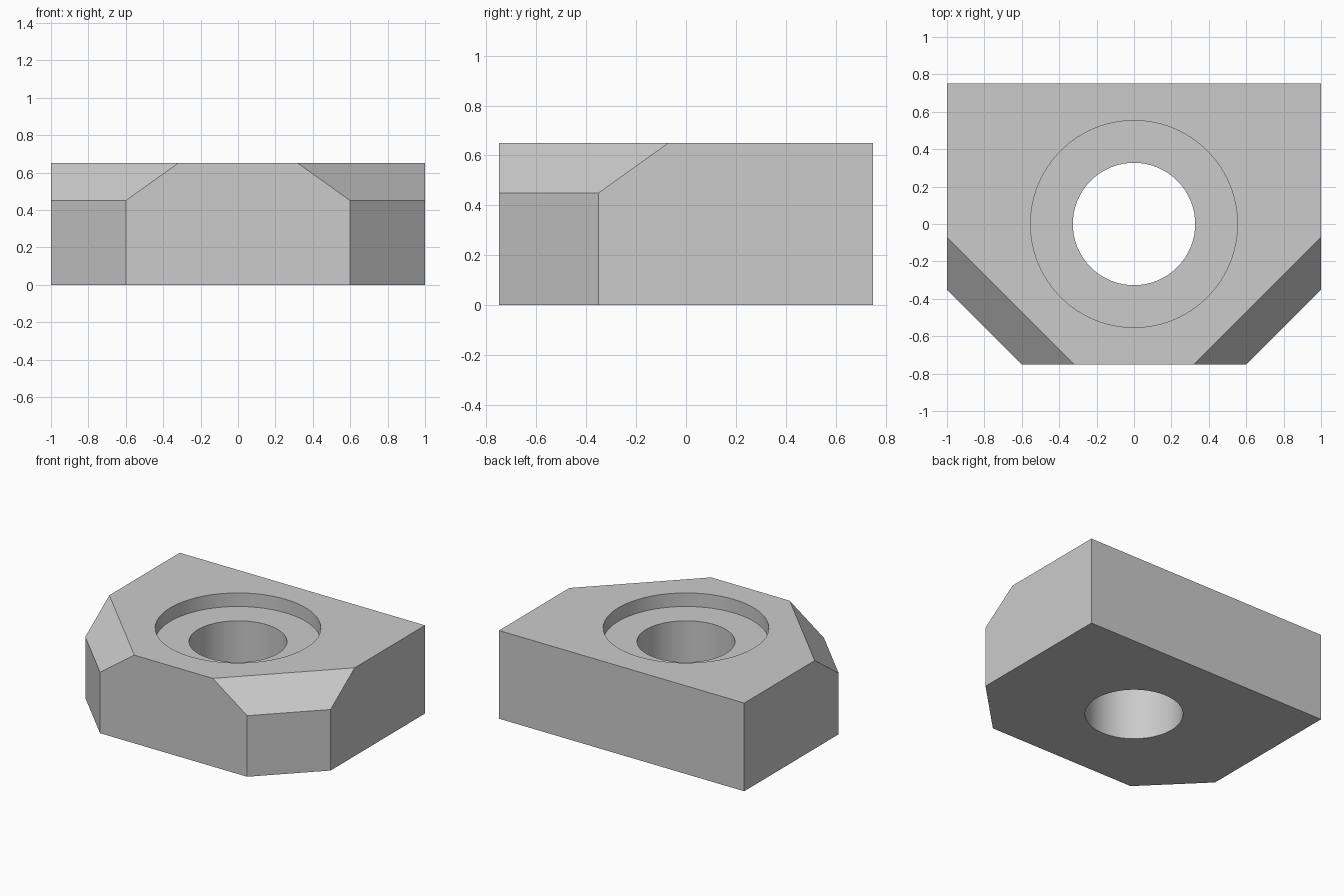
import bpy
import bmesh
from mathutils import Matrix, Vector

default = bpy.data.objects.get("Cube")
if default:
    bpy.data.objects.remove(default, do_unlink=True)

WIDTH, DEPTH, HEIGHT = 2.0, 1.5, 0.65
HOLE_RADIUS, RECESS_RADIUS, RECESS_DEPTH = 0.327, 0.553, 0.1

# Single plain grey finish
GREY = (0.6, 0.6, 0.6, 1.0)
grey = bpy.data.materials.new("light grey")
grey.use_nodes = True
grey.diffuse_color = GREY
grey.node_tree.nodes["Principled BSDF"].inputs["Base Color"].default_value = GREY


def add_object(name, bm):
    bmesh.ops.recalc_face_normals(bm, faces=bm.faces)
    mesh = bpy.data.meshes.new(name)
    bm.to_mesh(mesh)
    bm.free()
    mesh.materials.append(grey)
    obj = bpy.data.objects.new(name, mesh)
    bpy.context.collection.objects.link(obj)
    return obj


def slice_off(bm, point, normal):
    """Cut away everything on the normal side of a plane and cap the cut."""
    cut = bmesh.ops.bisect_plane(
        bm, geom=bm.verts[:] + bm.edges[:] + bm.faces[:],
        plane_co=point, plane_no=normal, clear_outer=True)
    edges = [e for e in cut["geom_cut"] if isinstance(e, bmesh.types.BMEdge)]
    bmesh.ops.holes_fill(bm, edges=edges, sides=0)


def cylinder_cutter(name, radius, bottom, top):
    bm = bmesh.new()
    bmesh.ops.create_cone(
        bm, cap_ends=True, segments=96, radius1=radius, radius2=radius,
        depth=top - bottom,
        matrix=Matrix.Translation((0, 0, (top + bottom) / 2)))
    cutter = add_object(name, bm)
    cutter.hide_render = True
    return cutter


# Block with clipped front corners and a sloping facet above each
bm = bmesh.new()
bmesh.ops.create_cube(
    bm, size=1,
    matrix=Matrix.Translation((0, 0, HEIGHT / 2))
    @ Matrix.Diagonal((WIDTH, DEPTH, HEIGHT, 1)))
for side in (-1, 1):
    corner = Vector((side * 0.6, -0.75, 0.45))
    slice_off(bm, corner, Vector((side, -1, 0)))
    slice_off(bm, corner, Vector((side, -1, 1.4)))
block = add_object("block", bm)

# Through hole and shallow round recess
cutters = [
    cylinder_cutter("hole_cutter", HOLE_RADIUS, -0.2, HEIGHT + 0.2),
    cylinder_cutter("recess_cutter", RECESS_RADIUS, HEIGHT - RECESS_DEPTH, HEIGHT + 0.2),
]
bpy.ops.object.select_all(action="DESELECT")
bpy.context.view_layer.objects.active = block
block.select_set(True)
for cutter in cutters:
    mod = block.modifiers.new(cutter.name, "BOOLEAN")
    mod.operation = "DIFFERENCE"
    mod.solver = "EXACT"
    mod.object = cutter
    bpy.ops.object.modifier_apply(modifier=mod.name)
    bpy.data.objects.remove(cutter, do_unlink=True)

# Smooth round walls, crisp edges
bpy.ops.object.shade_smooth_by_angle(angle=0.5)
